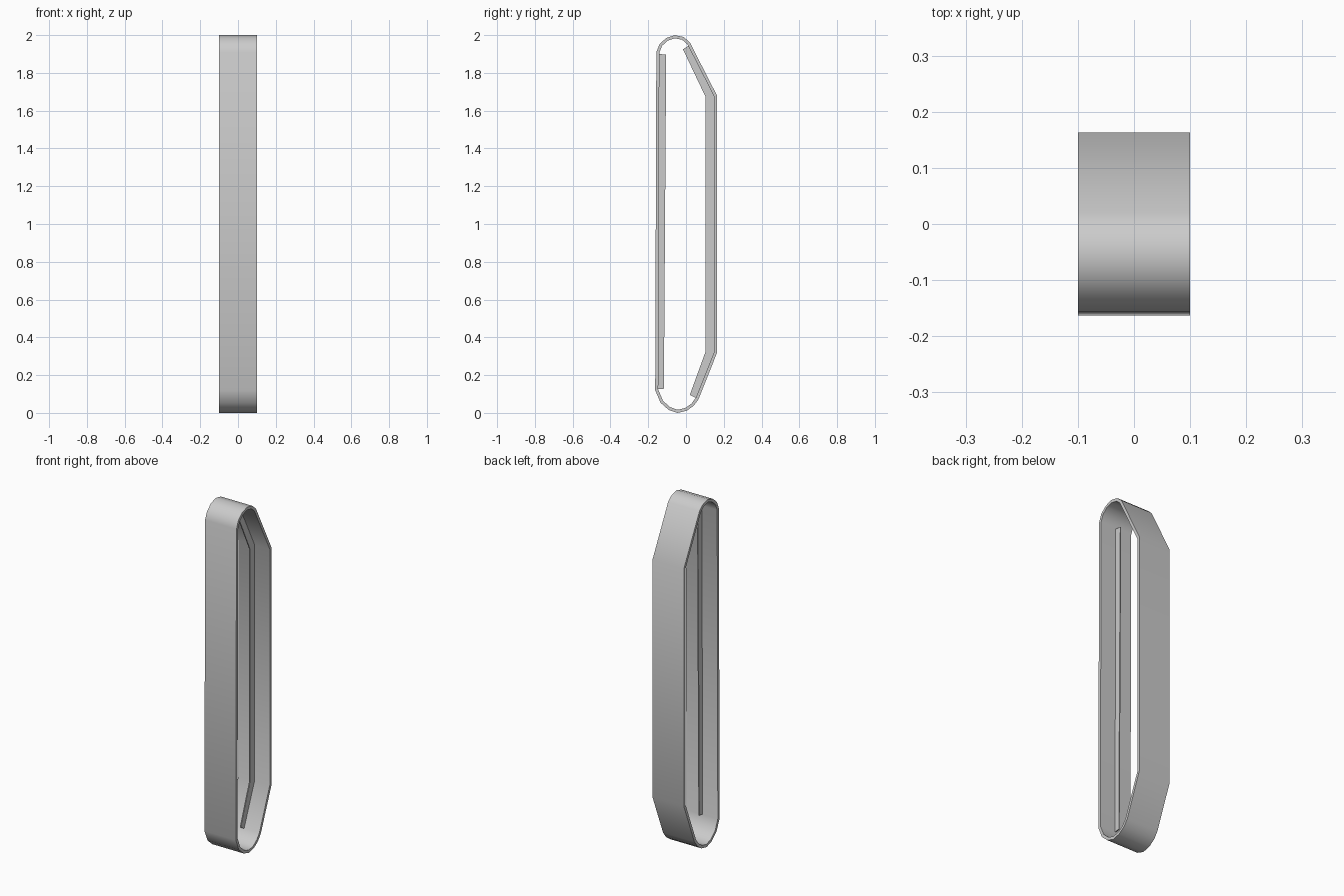
import bpy, bmesh
from mathutils import Vector

if "Cube" in bpy.data.objects:
    bpy.data.objects.remove(bpy.data.objects["Cube"])

# Belt outline in (y, z), running clockwise from the front top
OUTLINE = [(-0.157, 1.91), (-0.14, 1.953), (-0.104, 1.985), (-0.06, 2.0),
           (-0.013, 1.99), (0.02, 1.962), (0.163, 1.682), (0.163, 0.315),
           (0.066, 0.072), (0.04, 0.037), (0.003, 0.011), (-0.045, 0.0),
           (-0.092, 0.016), (-0.135, 0.054), (-0.163, 0.12)]
THICK = 0.016


def inset(points, dist):
    """Mitred inward offset of a closed clockwise outline."""
    pts = [Vector(p) for p in points]
    result = []
    for i, p in enumerate(pts):
        a = (p - pts[i - 1]).normalized()
        b = (pts[(i + 1) % len(pts)] - p).normalized()
        na, nb = Vector((a.y, -a.x)), Vector((b.y, -b.x))
        result.append(p + (na + nb) * dist / (1 + na.dot(nb)))
    return result


def band(name, outer, inner, half_width, closed):
    """Extrude the strip between two outlines across x."""
    bm = bmesh.new()
    rings = []
    for o, i in zip(outer, inner):
        rings.append([bm.verts.new((x, p[0], p[1])) for x, p in
                      ((-half_width, o), (half_width, o),
                       (half_width, i), (-half_width, i))])
    n = len(rings)
    for k in range(n if closed else n - 1):
        r, s = rings[k], rings[(k + 1) % n]
        for j in range(4):
            m = (j + 1) % 4
            bm.faces.new((r[j], r[m], s[m], s[j]))
    if not closed:
        bm.faces.new(rings[0])
        bm.faces.new(rings[-1])
    bmesh.ops.recalc_face_normals(bm, faces=bm.faces)
    mesh = bpy.data.meshes.new(name)
    bm.to_mesh(mesh)
    bm.free()
    obj = bpy.data.objects.new(name, mesh)
    bpy.context.collection.objects.link(obj)
    return obj


# Outer track belt
belt = band("track_belt", OUTLINE, inset(OUTLINE, THICK), 0.1, True)
bpy.context.view_layer.objects.active = belt
belt.select_set(True)
bpy.ops.object.shade_smooth_by_angle(angle=0.7)

# Thin guide ribs along the inside of the belt
band("front_guide_rib", [(-0.144, 1.9), (-0.149, 0.125)],
     [(-0.105, 1.897), (-0.117, 0.128)], 0.003, False)
band("back_guide_rib",
     [(0.016, 1.945), (0.147, 1.678), (0.147, 0.318), (0.056, 0.077)],
     [(-0.016, 1.925), (0.104, 1.672), (0.104, 0.326), (0.02, 0.095)],
     0.003, False)
